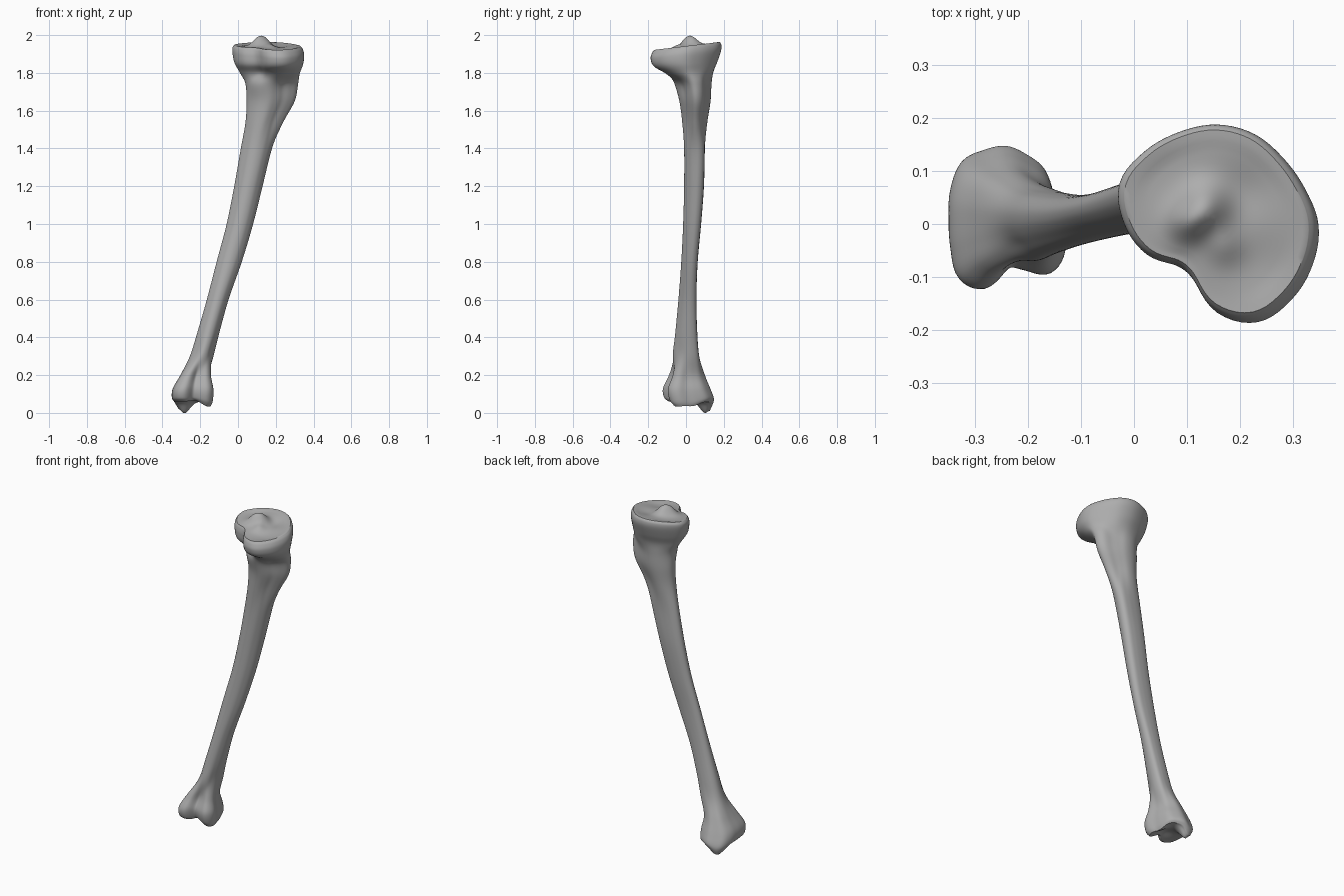
import bpy, bmesh, math
from mathutils import Vector

cube = bpy.data.objects.get("Cube")
if cube:
    bpy.data.objects.remove(cube)

SIDES_PER_KNOT = 5
STEPS = 6
CAP_RINGS = 16


def spline(a, b, c, d, t):
    """Catmull-Rom blend, for numbers or vectors."""
    return b + (c - a) * (t / 2) + (a * 2 - b * 5 + c * 4 - d) * (t * t / 2) \
        + (b * 3 - a - c * 3 + d) * (t ** 3 / 2)


def outline(radii):
    """Closed smooth outline from evenly spaced radii, fitted to -1..1."""
    n = len(radii)
    pts = []
    for i in range(n):
        knots = [radii[(i + k) % n] for k in (-1, 0, 1, 2)]
        for s in range(SIDES_PER_KNOT):
            t = s / SIDES_PER_KNOT
            r, a = spline(*knots, t), (i + t) * math.tau / n
            pts.append((r * math.cos(a), r * math.sin(a)))

    def fit(values):
        lo, hi = min(values), max(values)
        return [2 * (v - lo) / (hi - lo) - 1 for v in values]
    return list(zip(fit([p[0] for p in pts]), fit([p[1] for p in pts])))


# Cross-section shapes, counter-clockwise from +x
plateau = outline([1, .94, .93, .97, .99, .99, 1.02, 1.05,
                   .92, .76, .57, .6, .87, 1.04, 1.04, 1.02])
crest = outline([1.12, 1.07, .88, .85, .93, .98, 1, 1,
                 .96, .92, .9, .93, .95, .85, .8, .93])
shaft = outline([.95, 1.05, 1.1, .97, .9, .92, 1, 1.03,
                 .97, .9, .88, .95, 1, .97, .9, .9])
ankle = outline([.88, .88, .95, .95, 1, 1.02, 1.1, 1.05,
                 1, 1.05, 1.17, 1.05, .68, .76, 1.05, 1.08])

# Height, x range, y range and shape of each section, bottom to top
stations = [
    (.06, -.335, -.145, -.09, .135, ankle),
    (.08, -.35, -.134, -.115, .148, ankle),
    (.13, -.345, -.13, -.122, .13, ankle),
    (.2, -.305, -.143, -.09, .1, ankle),
    (.3, -.255, -.13, -.07, .07, shaft),
    (.42, -.217, -.1, -.057, .06, shaft),
    (.6, -.165, -.05, -.04, .055, shaft),
    (.8, -.113, .02, -.025, .062, shaft),
    (1, -.06, .08, -.015, .08, shaft),
    (1.2, -.02, .13, -.01, .095, shaft),
    (1.4, .015, .18, -.01, .1, shaft),
    (1.54, .04, .24, -.02, .113, crest),
    (1.65, .045, .3, -.035, .13, crest),
    (1.74, .04, .318, -.06, .135, crest),
    (1.8, .01, .328, -.105, .145, plateau),
    (1.85, -.018, .345, -.17, .167, plateau),
    (1.9, -.029, .35, -.187, .186, plateau),
    (1.93, -.029, .343, -.18, .187, plateau),
    (1.945, -.018, .33, -.168, .178, plateau),
]


def bump(x, y, cx, cy, size, height):
    return height * math.exp(-((x - cx) ** 2 + (y - cy) ** 2) / (2 * size * size))


def knee_height(x, y):
    """Joint surface with two shallow dishes and a central eminence."""
    return (1.942 + .12 * y
            + bump(x, y, .135, .03, .03, .045) + bump(x, y, .1, 0, .025, .03)
            + bump(x, y, .17, -.04, .025, .015)
            - bump(x, y, .05, .1, .05, .006) - bump(x, y, .23, -.08, .05, .012)
            - bump(x, y, .21, .06, .04, .012))


def ankle_height(x, y):
    """Arched joint surface with the inner ankle knob hanging below."""
    return (.06 - bump(x, y, -.285, .105, .03, .062)
            - bump(x, y, -.155, -.05, .035, .028) - bump(x, y, -.155, .03, .035, .026)
            + bump(x, y, -.22, -.01, .04, .018))


def section(z, x0, x1, y0, y1, shape):
    ring = []
    for u, v in shape:
        x = (x0 + x1) / 2 + u * (x1 - x0) / 2
        y = (y0 + y1) / 2 + v * (y1 - y0) / 2
        # The knee rim leans forward, the ankle rim follows its joint surface
        lean = min(max((z - 1.75) / .15, 0), 1)
        drop = min(max((.16 - z) / .1, 0), 1)
        zz = z + lean * (.12 * y - .003) + drop * (ankle_height(x, y) - .06)
        ring.append(Vector((x, y, zz)))
    return ring


bm = bmesh.new()


def add_ring(points):
    return [bm.verts.new(p) for p in points]


def bridge(low, high):
    n = len(low)
    for i in range(n):
        j = (i + 1) % n
        bm.faces.new((low[i], low[j], high[j], high[i]))


# Shaft and flared ends
sections = [section(*s) for s in stations]
last = len(sections) - 1
rings = []
for k in range(last):
    four = [sections[min(max(k + d, 0), last)] for d in (-1, 0, 1, 2)]
    for s in range(STEPS):
        rings.append(add_ring([spline(*p, s / STEPS) for p in zip(*four)]))
rings.append(add_ring(sections[last]))
for low, high in zip(rings, rings[1:]):
    bridge(low, high)


def cap(rim, centre, height, flip):
    """Joint surface made of rings shrinking from the rim to a centre."""
    previous = rim
    for r in range(1, CAP_RINGS):
        f = 1 - r / CAP_RINGS
        blend = min(r / 3, 1)
        pts = []
        for v in rim:
            x = centre[0] + (v.co.x - centre[0]) * f
            y = centre[1] + (v.co.y - centre[1]) * f
            pts.append((x, y, v.co.z * (1 - blend) + height(x, y) * blend))
        ring = add_ring(pts)
        bridge(*((ring, previous) if flip else (previous, ring)))
        previous = ring
    tip = bm.verts.new((*centre, height(*centre)))
    for i, v in enumerate(previous):
        bm.faces.new((v, previous[(i + 1) % len(previous)], tip))


cap(rings[-1], (.155, .01), knee_height, False)
cap(rings[0], (-.24, .015), ankle_height, True)
bmesh.ops.recalc_face_normals(bm, faces=bm.faces)

mesh = bpy.data.meshes.new("shin_bone")
bm.to_mesh(mesh)
bm.free()
bone = bpy.data.objects.new("shin_bone", mesh)
bpy.context.collection.objects.link(bone)

# Plain grey bone colour
grey = bpy.data.materials.new("bone_grey")
grey.use_nodes = True
colour = (.42, .42, .42, 1)
grey.diffuse_color = colour
grey.node_tree.nodes["Principled BSDF"].inputs["Base Color"].default_value = colour
mesh.materials.append(grey)

bpy.context.view_layer.objects.active = bone
bone.select_set(True)
bpy.ops.object.shade_smooth_by_angle(angle=math.radians(50))
